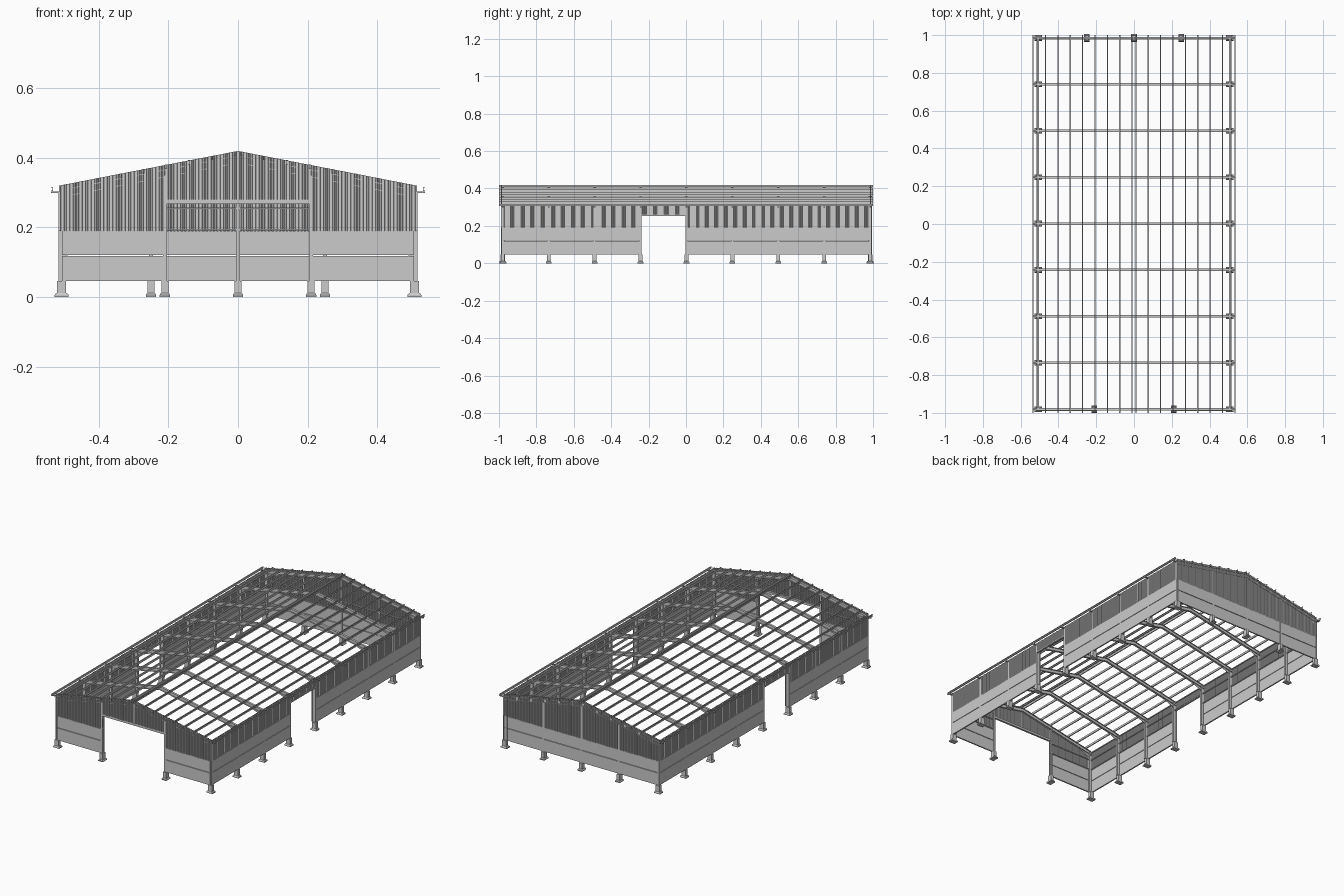
import bpy, bmesh
from mathutils import Vector as V

if "Cube" in bpy.data.objects:
    bpy.data.objects.remove(bpy.data.objects["Cube"])

FRAMES = [-0.98 + i * 0.2456 for i in range(9)]   # portal frame positions along y
EAVE_X, RIDGE_Z, SLOPE = 0.515, 0.42, 0.194
X, Y, Z = V((1, 0, 0)), V((0, 1, 0)), V((0, 0, 1))
OPEN_BAY = 3                                      # side door bay
SIDE_X, END_Y = 0.511, 0.985                      # wall centre planes


def roof(x):
    return RIDGE_Z - SLOPE * abs(x)


def finish(bm, name):
    bmesh.ops.recalc_face_normals(bm, faces=bm.faces)
    me = bpy.data.meshes.new(name)
    bm.to_mesh(me)
    bm.free()
    ob = bpy.data.objects.new(name, me)
    bpy.context.collection.objects.link(ob)


def prism(bm, section, p0, p1, u, v):
    """Extrude a closed 2D section from p0 to p1; u and v span the section."""
    ends = [[bm.verts.new(V(p) + u * a + v * b) for a, b in section] for p in (p0, p1)]
    n = len(section)
    bm.faces.new(ends[0])
    bm.faces.new(ends[1][::-1])
    for i in range(n):
        j = (i + 1) % n
        bm.faces.new((ends[0][i], ends[0][j], ends[1][j], ends[1][i]))


def box(bm, lo, hi):
    x0, y0, z0 = lo
    x1, y1, z1 = hi
    prism(bm, [(x0, y0), (x1, y0), (x1, y1), (x0, y1)], (0, 0, z0), (0, 0, z1), X, Y)


def i_section(w, d, t=0.002):
    w, d, s = w / 2, d / 2, t / 2
    return [(-w, -d), (w, -d), (w, -d + t), (s, -d + t), (s, d - t), (w, d - t),
            (w, d), (-w, d), (-w, d - t), (-s, d - t), (-s, -d + t), (-w, -d + t)]


def taper(bm, x, y, levels, rotated):
    """Stack of rectangles (half x, half y, z) joined into one footing."""
    rings = []
    for a, b, z in levels:
        if rotated:
            a, b = b, a
        rings.append([bm.verts.new((x + i * a, y + j * b, z))
                      for i, j in ((-1, -1), (1, -1), (1, 1), (-1, 1))])
    bm.faces.new(rings[0])
    bm.faces.new(rings[-1])
    for r, s in zip(rings, rings[1:]):
        for i in range(4):
            j = (i + 1) % 4
            bm.faces.new((r[i], r[j], s[j], s[i]))


# positions of all posts: (x, y, top, is gable post)
posts = [(s * 0.503, y, 0.302, False) for y in FRAMES for s in (-1, 1)]
posts += [(x, FRAMES[0], roof(x) - 0.03, True) for x in (-0.21, 0.21)]
posts += [(x, FRAMES[-1], roof(x) - 0.03, True) for x in (-0.25, 0, 0.25)]

# concrete footings
bm = bmesh.new()
for x, y, top, gable in posts:
    xs = x if gable else x * 0.507 / 0.503
    taper(bm, xs, y, [(0.020, 0.015, 0), (0.020, 0.015, 0.006), (0.016, 0.012, 0.011),
                      (0.013, 0.010, 0.011), (0.013, 0.010, 0.046)], gable)
finish(bm, "footings")

# steel columns and gable posts
bm = bmesh.new()
for x, y, top, gable in posts:
    u, v = (X, Y) if gable else (Y, X)
    d = 0.018 if gable else 0.026
    prism(bm, i_section(0.012, d), (x, y, 0.046), (x, y, top), u, v)
finish(bm, "columns")

# rafters with plumb cuts, eave brackets and knee stiffeners
bm = bmesh.new()
for y in FRAMES:
    for s in (-1, 1):
        prism(bm, i_section(0.013, 0.022), (0, y, RIDGE_Z - 0.024),
              (s * EAVE_X, y, roof(EAVE_X) - 0.024), Y, Z)
        xs = sorted((s * 0.513, s * 0.537))
        box(bm, (xs[0], y - 0.004, 0.299), (xs[1], y + 0.004, 0.304))
        # tapered haunch under the rafter
        prism(bm, [(s * 0.49, 0.272), (s * 0.49, roof(0.49) - 0.034), (s * 0.40, roof(0.40) - 0.034)],
              (0, y - 0.001, 0), (0, y + 0.001, 0), X, Z)
finish(bm, "rafters")

# roof purlins, channel shaped
bm = bmesh.new()
channel = [(0, -0.012), (0.006, -0.012), (0.006, -0.0105), (0.0015, -0.0105),
           (0.0015, -0.0015), (0.006, -0.0015), (0.006, 0), (0, 0)]
for s in (-1, 1):
    for k in range(9):
        x = 0.007 + 0.0655 * k
        prism(bm, channel, (s * x, -1, roof(x)), (s * x, 1, roof(x)), X * s, Z)
finish(bm, "purlins")

# precast wall panels, two courses with an open joint
COURSES = ((0.046, 0.1185), (0.1215, 0.19))
bm = bmesh.new()
for z0, z1 in COURSES:
    for i in range(8):
        if i == OPEN_BAY:
            continue
        for s in (-1, 1):
            xs = sorted((s * (SIDE_X - 0.004), s * (SIDE_X + 0.004)))
            box(bm, (xs[0], FRAMES[i] + 0.001, z0), (xs[1], FRAMES[i + 1] - 0.001, z1))
    front = [(-0.506, -0.206), (0.206, 0.506)]
    back = [(-0.506, -0.251), (-0.249, -0.001), (0.001, 0.249), (0.251, 0.506)]
    for y, spans in ((-END_Y, front), (END_Y, back)):
        for a, b in spans:
            box(bm, (a, y - 0.004, z0), (b, y + 0.004, z1))
finish(bm, "concrete_panels")


def cladding(bm, a, b, along, base, out, z0, top):
    """Trapezoidal sheet from a to b; 'out' is the rib depth vector."""
    n = max(1, round(abs(b - a) / 0.0102))
    prev = None
    for k in range(n):
        for f, d in ((0, 0), (0.4, 0), (0.5, 1), (0.9, 1), (1, 0)):
            if f == 0 and prev:
                continue
            t = a + (b - a) * (k + f) / n
            p = base + along * t + out * d
            cur = (bm.verts.new(p + Z * z0), bm.verts.new(p + Z * top(t)))
            if prev:
                bm.faces.new((prev[0], cur[0], cur[1], prev[1]))
            prev = cur


# corrugated side cladding
bm = bmesh.new()
for s in (-1, 1):
    for a, b, z0 in ((-0.987, FRAMES[3], 0.19), (FRAMES[3], FRAMES[4], 0.257), (FRAMES[4], 0.987, 0.19)):
        cladding(bm, a, b, Y, X * s * SIDE_X, X * s * 0.004, z0, lambda t: 0.313)
finish(bm, "side_cladding")

# corrugated gable cladding following the roof pitch
bm = bmesh.new()
for s in (-1, 1):
    for a, b in ((0, 0.206), (0.206, EAVE_X)):
        cladding(bm, s * a, s * b, X, -Y * END_Y, -Y * 0.004, 0.28 if a == 0 else 0.19, roof)
        cladding(bm, s * a, s * b, X, Y * END_Y, Y * 0.004, 0.19, roof)
finish(bm, "gable_cladding")

# wall girts carrying the cladding
bm = bmesh.new()
for s in (-1, 1):
    for z in (0.193, 0.255, 0.303):
        for i in range(8):
            if i == OPEN_BAY and z < 0.2:
                continue
            xs = sorted((s * 0.503, s * 0.510))
            box(bm, (xs[0], FRAMES[i], z - 0.002), (xs[1], FRAMES[i + 1], z + 0.003))
for z in (0.193, 0.255):
    box(bm, (-0.51, 0.978, z - 0.002), (0.51, 0.984, z + 0.003))
    for s in (-1, 1):
        xs = sorted((s * 0.206, s * 0.51))
        box(bm, (xs[0], -0.984, z - 0.002), (xs[1], -0.978, z + 0.003))
finish(bm, "girts")

# door lintels
bm = bmesh.new()
box(bm, (-0.206, -0.988, 0.268), (0.206, -0.976, 0.281))
for s in (-1, 1):
    xs = sorted((s * 0.504, s * 0.515))
    box(bm, (xs[0], FRAMES[3], 0.252), (xs[1], FRAMES[4], 0.260))
finish(bm, "door_lintels")
